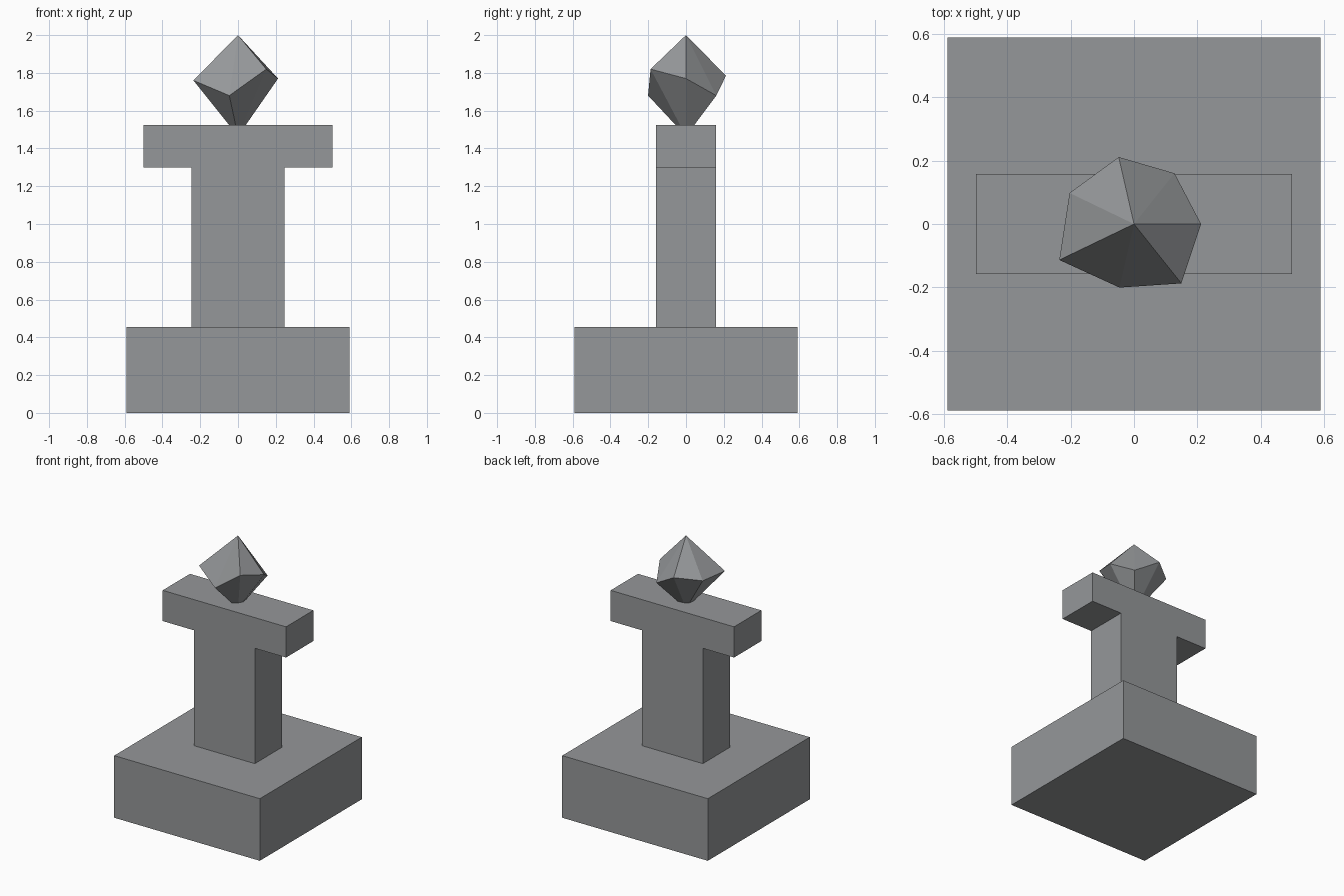
import bpy
import bmesh
from math import cos, sin, tau

cube = bpy.data.objects.get("Cube")
if cube:
    bpy.data.objects.remove(cube, do_unlink=True)

# Single stone colour
GREY = (0.3, 0.31, 0.32, 1.0)
stone = bpy.data.materials.new("stone_grey")
stone.use_nodes = True
stone.diffuse_color = GREY
stone.node_tree.nodes["Principled BSDF"].inputs["Base Color"].default_value = GREY


def add_object(name, bm):
    bmesh.ops.recalc_face_normals(bm, faces=bm.faces)
    mesh = bpy.data.meshes.new(name)
    bm.to_mesh(mesh)
    bm.free()
    mesh.materials.append(stone)
    obj = bpy.data.objects.new(name, mesh)
    bpy.context.collection.objects.link(obj)
    return obj


def extrude_profile(name, half_profile, depth):
    """Mirror an (x, z) half profile across x and extrude it along y."""
    outline = half_profile + [(-x, z) for x, z in reversed(half_profile)]
    bm = bmesh.new()
    face = bm.faces.new([bm.verts.new((x, -depth / 2, z)) for x, z in outline])
    new = bmesh.ops.extrude_face_region(bm, geom=[face])["geom"]
    moved = [g for g in new if isinstance(g, bmesh.types.BMVert)]
    bmesh.ops.translate(bm, verts=moved, vec=(0, depth, 0))
    return add_object(name, bm)


# Square plinth
extrude_profile("plinth", [(0.59, 0), (0.59, 0.455)], 1.18)

# T-shaped torso: column with shoulder bar
extrude_profile("torso", [(0.247, 0.455), (0.247, 1.3), (0.5, 1.3), (0.5, 1.525)], 0.316)

# Irregular seven-sided gem head, its lower point sunk into the torso
ring = [(0.212, 1.77), (0.205, 1.68), (0.217, 1.785), (0.226, 1.76),
        (0.262, 1.76), (0.206, 1.68), (0.24, 1.82)]
bm = bmesh.new()
top = bm.verts.new((0, 0, 2))
tip = bm.verts.new((0, 0, 1.465))
verts = []
for i, (r, z) in enumerate(ring):
    a = tau * i / len(ring)
    verts.append(bm.verts.new((r * cos(a), r * sin(a), z)))
for i, v in enumerate(verts):
    w = verts[(i + 1) % len(verts)]
    bm.faces.new((v, w, top))
    bm.faces.new((w, v, tip))
add_object("head", bm)
